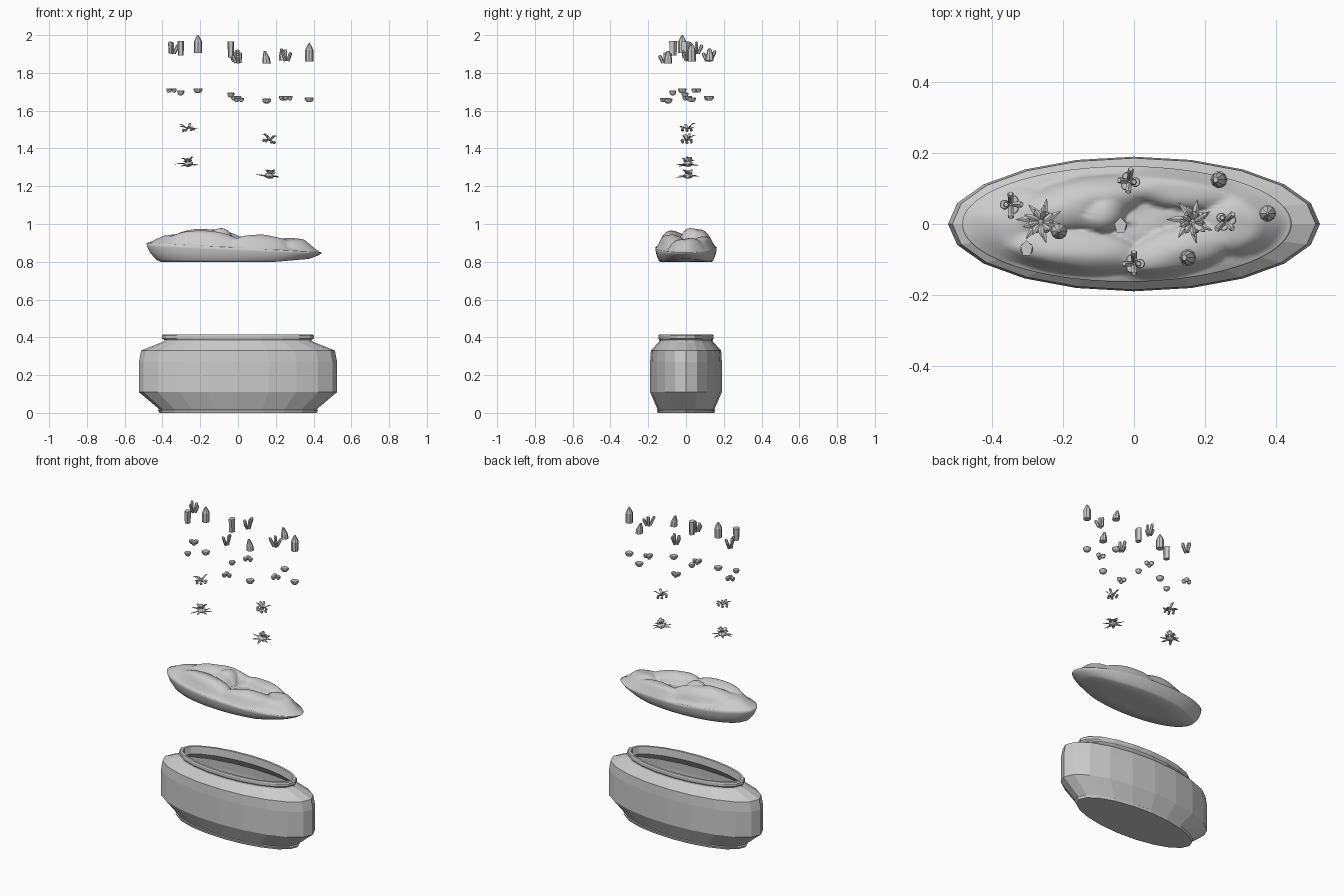
import bpy, bmesh, math, random
from math import sin, cos, pi, sqrt
from mathutils import Vector, Matrix, noise

if "Cube" in bpy.data.objects:
    bpy.data.objects.remove(bpy.data.objects["Cube"])

random.seed(4)


def finish(bm, name, smooth=False):
    bmesh.ops.recalc_face_normals(bm, faces=bm.faces)
    me = bpy.data.meshes.new(name)
    for f in bm.faces:
        f.smooth = smooth
    bm.to_mesh(me)
    bm.free()
    ob = bpy.data.objects.new(name, me)
    bpy.context.collection.objects.link(ob)
    return ob


def bridge(bm, rings, cap_start=True, cap_end=True):
    n = len(rings[0])
    for a, b in zip(rings, rings[1:]):
        for i in range(n):
            j = (i + 1) % n
            bm.faces.new((a[i], a[j], b[j], b[i]))
    if cap_start:
        bm.faces.new(rings[0])
    if cap_end:
        bm.faces.new(rings[-1])


# oval faceted pot: (x radius, y radius, z), outside then inside
profile = [(.415, .150, 0), (.425, .154, .015), (.415, .150, .018), (.525, .190, .11),
           (.525, .190, .27), (.513, .186, .33), (.395, .143, .377), (.389, .141, .385),
           (.402, .146, .395), (.402, .146, .41), (.395, .143, .416), (.378, .130, .416),
           (.372, .126, .37), (.49, .168, .32), (.503, .172, .27), (.503, .172, .115),
           (.40, .138, .022)]
bm = bmesh.new()
bridge(bm, [[bm.verts.new((a * cos(i * pi / 10), b * sin(i * pi / 10), z))
             for i in range(20)] for a, b, z in profile])
finish(bm, "pot")

# lumpy soil mound: overlapping lobes (x, y, half length, half width, turn, height)
lobes = [(-.16, .055, .20, .075, .25, .068), (.14, .105, .18, .065, -.1, .052),
         (.13, -.075, .17, .07, .3, .055), (-.18, -.075, .20, .07, -.1, .058),
         (.31, .01, .12, .10, .1, .05), (-.34, .0, .13, .11, 0, .035),
         (-.09, .03, .07, .06, .4, .078)]


def edge_z(x):
    return .873 - .055 * x


def top_z(x, y, s):
    h = 0
    for cx, cy, a, b, t, k in lobes:
        u = ((x - cx) * cos(t) + (y - cy) * sin(t)) / a
        v = (-(x - cx) * sin(t) + (y - cy) * cos(t)) / b
        h = max(h, k * sqrt(max(0, 1 - u * u - v * v)))
    w = min(1, (1 - s) * 5)
    n = noise.noise(Vector((x * 9, y * 16, 2))) * .008
    return edge_z(x) + .024 * (1 - s ** 4) + (h + n) * w


bm = bmesh.new()
rings = []
N = 96
levels = [(.4, 0), (.84, 0), (.89, .12), (.96, .5), (.99, .8)]
tops = [1, .985, .96] + [.93 - .93 * k / 22 for k in range(22)]
for s, t in levels + [(s, None) for s in tops]:
    ring = []
    for i in range(N):
        ang = 2 * pi * i / N
        x = -.02 + .465 * s * cos(ang)
        y = .163 * s * sin(ang)
        if t is None:
            z = top_z(x, y, s)
        else:
            low = .8 + .02 * max(0, (x - .2) / .23) * (s > .8)
            z = low + (edge_z(x) - low) * t
        ring.append(bm.verts.new((x, y, z)))
    rings.append(ring)
bridge(bm, rings)
finish(bm, "soil_mound", True)


def add_tube(bm, sections, sides=6, spin=0.0, mat=Matrix()):
    """Closed tube from (x, y, z, half width, half thickness) sections."""
    rings = [[bm.verts.new(mat @ Vector((x + w * cos(2 * pi * i / sides + spin),
                                         y + d * sin(2 * pi * i / sides + spin), z)))
              for i in range(sides)] for x, y, z, w, d in sections]
    bridge(bm, rings)


def add_leaf(bm, mat, length, width, rise, curl):
    """Diamond-section pointed leaf lying along +x."""
    rings = []
    for t, w in ((0, .5), (.3, .9), (.6, 1), (.85, .5), (1, .06)):
        x, y = length * t, curl * t * t
        z = rise * sin(t * pi * .62)
        h = width * w
        rings.append([bm.verts.new(mat @ Vector(p)) for p in
                      ((x, y + h, z), (x, y, z + h * .45), (x, y - h, z), (x, y, z - h * .3))])
    bridge(bm, rings)


# spreading lower rosettes and small upper sprouts
for side, px, zl, zu, tilt in (("left", -.262, 1.318, 1.505, -.12), ("right", .165, 1.255, 1.443, .22)):
    bm = bmesh.new()
    base = Matrix.Translation((px, .01, zl)) @ Matrix.Rotation(tilt, 4, 'Y')
    for i in range(7):
        turn = base @ Matrix.Rotation(2 * pi * i / 7 + .25, 4, 'Z')
        add_leaf(bm, turn, random.uniform(.055, .072), .0085, random.uniform(-.012, .012), .012)
    for i in range(8):
        turn = base @ Matrix.Rotation(2 * pi * i / 8, 4, 'Z')
        add_leaf(bm, turn, random.uniform(.025, .038), .011, random.uniform(.015, .036), -.005)
    bmesh.ops.create_icosphere(bm, subdivisions=2, radius=.022,
                               matrix=base @ Matrix.Diagonal((1.2, 1.2, .7, 1)))
    finish(bm, side + "_rosette")

    bm = bmesh.new()
    base = Matrix.Translation((px, .005, zu)) @ Matrix.Rotation(tilt, 4, 'Y')
    for i in range(9):
        turn = base @ Matrix.Rotation(2 * pi * i / 9 + .5, 4, 'Z') @ Matrix.Translation((.007, 0, 0))
        add_leaf(bm, turn, random.uniform(.025, .045), .008, random.uniform(-.005, .032), .006)
    for i in range(6):
        a = 2 * pi * i / 6
        bmesh.ops.create_icosphere(bm, subdivisions=1, radius=.009, matrix=base @ Matrix.Translation(
            (.028 * cos(a), .026 * sin(a), -.006)))
    finish(bm, side + "_sprout")


def bowl(bm, x, y, z, r, h):
    add_tube(bm, [(0, 0, -h, r * .35, r * .35), (0, 0, -h * .8, r * .7, r * .7),
                  (0, 0, -h * .35, r * .97, r * .97), (0, 0, 0, r, r), (0, 0, h * .15, r * .85, r * .85)],
             10, 0, Matrix.Translation((x, y, z)))


def tip(bm, x, y, z0, z1):
    h = z1 - z0
    add_tube(bm, [(0, 0, 0, .022, .022), (0, 0, h * .62, .022, .022),
                  (0, 0, h * .85, .012, .012), (0, 0, h, .003, .003)],
             8, 0, Matrix.Translation((x, y, z0)))


def slab(bm, x, y, z0, z1):
    add_tube(bm, [(0, 0, 0, .016, .020), (0, 0, z1 - z0, .018, .024)], 5, pi / 2,
             Matrix.Translation((x, y, z0)))


def slant(bm, x, y, z0, z1):
    h = z1 - z0
    add_tube(bm, [(0, 0, 0, .022, .022), (-.003, 0, h * .45, .019, .020),
                  (-.010, 0, h, .006, .008)], 8, 0, Matrix.Translation((x, y, z0)))


def cluster(bm, x, y, z0, z1):
    h = z1 - z0
    for i in range(4):
        a = i * pi / 2 + x * 9
        lean = .42 if i else .05
        hh = h * (.95 if i < 2 else .75)
        mat = (Matrix.Translation((x + .010 * cos(a), y + .010 * sin(a), z0 + .002))
               @ Matrix.Rotation(a, 4, 'Z') @ Matrix.Rotation(lean, 4, 'Y'))
        add_tube(bm, [(0, 0, 0, .0085, .0085), (0, 0, hh * .85, .0095, .0095),
                      (0, 0, hh, .006, .006)], 6, 0, mat)


# floating stones with matching rounded roots: shape, x, y, bottom, top, root z
stones = [(cluster, -.348, .055, 1.90, 1.968, 1.715), (slab, -.303, -.07, 1.892, 1.968, 1.703),
          (tip, -.212, -.02, 1.905, 2.0, 1.715), (slab, -.038, -.005, 1.882, 1.965, 1.692),
          (cluster, -.013, .12, 1.86, 1.925, 1.675), (cluster, 0, -.112, 1.85, 1.91, 1.665),
          (slant, .152, -.095, 1.85, 1.915, 1.66), (slant, .24, .125, 1.865, 1.928, 1.675),
          (cluster, .258, .008, 1.862, 1.925, 1.675), (tip, .377, .03, 1.86, 1.957, 1.667)]
for i, (shape, x, y, z0, z1, zr) in enumerate(stones, 1):
    bm = bmesh.new()
    shape(bm, x, y, z0, z1)
    finish(bm, f"crystal_{i}")
    bm = bmesh.new()
    if shape is cluster:
        for k in range(3):
            a = k * 2.1 + x * 9
            bowl(bm, x + .017 * cos(a), y + .014 * sin(a), zr, .014, .020)
    else:
        bowl(bm, x, y, zr, .024 if shape is not slab else .019, .022)
    finish(bm, f"root_{i}")
